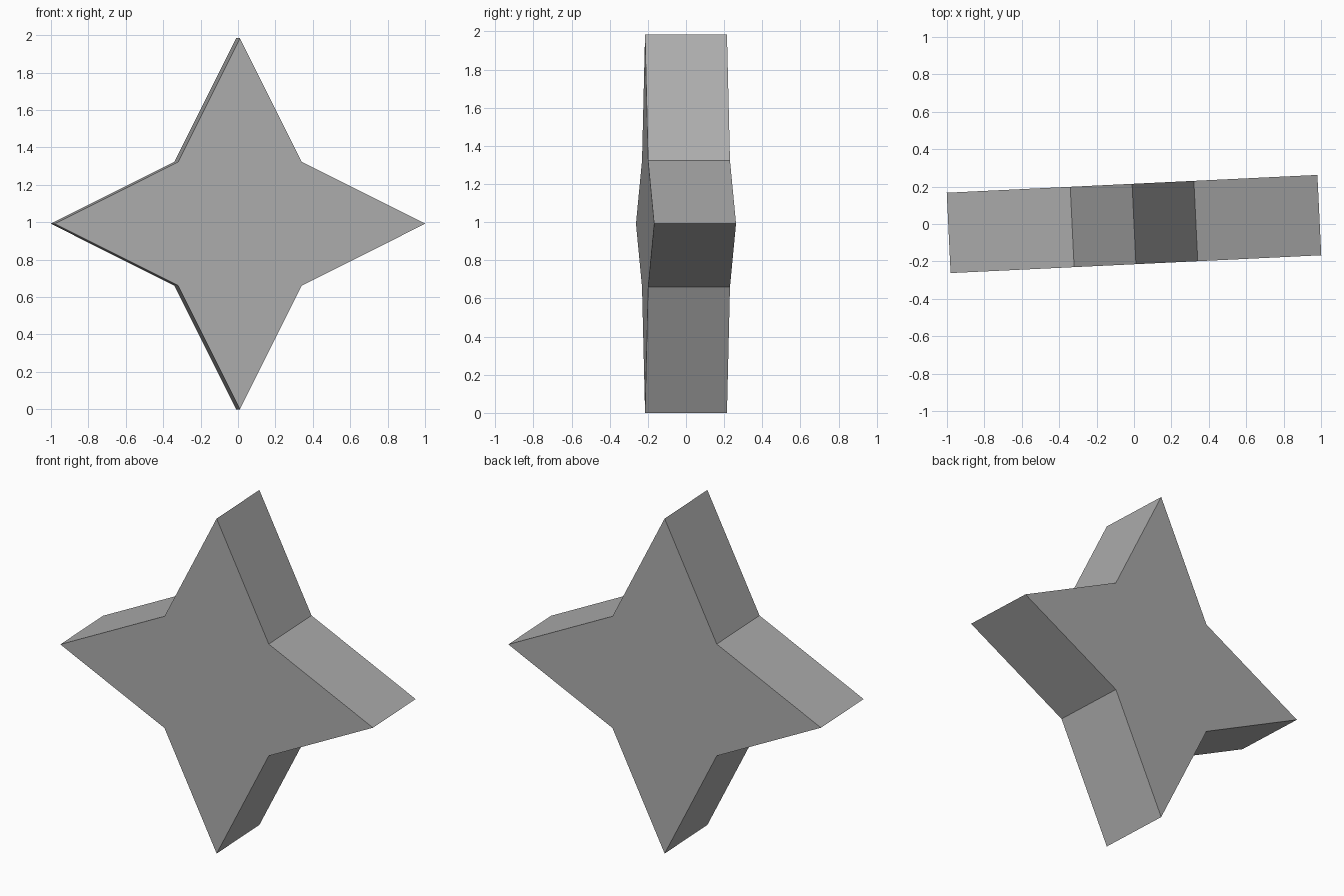
import bpy, bmesh, math
from mathutils import Matrix

if "Cube" in bpy.data.objects:
    bpy.data.objects.remove(bpy.data.objects["Cube"])

TIP = 0.992      # radius to the four points
NOTCH = 0.468    # radius to the inner corners
DEPTH = 0.43
YAW = math.radians(2.75)

grey = bpy.data.materials.new("mid_grey")
grey.diffuse_color = (0.42, 0.42, 0.42, 1)
grey.use_nodes = True
grey.node_tree.nodes["Principled BSDF"].inputs["Base Color"].default_value = grey.diffuse_color

# Four-pointed star outline, alternating tip and notch
bm = bmesh.new()
outline = []
for i in range(8):
    r = NOTCH if i % 2 else TIP
    a = i * math.pi / 4
    outline.append(bm.verts.new((r * math.cos(a), -DEPTH / 2, r * math.sin(a))))
face = bm.faces.new(outline)

# Extrude to the back for a solid star
ext = bmesh.ops.extrude_face_region(bm, geom=[face])
bmesh.ops.translate(bm, vec=(0, DEPTH, 0),
                    verts=[g for g in ext["geom"] if isinstance(g, bmesh.types.BMVert)])
if not any(f.calc_center_median().y < -DEPTH / 2 + 1e-4 for f in bm.faces):
    bm.faces.new(outline)

# Slight turn about the vertical, then stand on the ground
bm.transform(Matrix.Translation((0, 0, TIP)) @ Matrix.Rotation(YAW, 4, 'Z'))
bmesh.ops.recalc_face_normals(bm, faces=bm.faces[:])

mesh = bpy.data.meshes.new("star")
bm.to_mesh(mesh)
bm.free()
mesh.materials.append(grey)
star = bpy.data.objects.new("star", mesh)
bpy.context.collection.objects.link(star)
